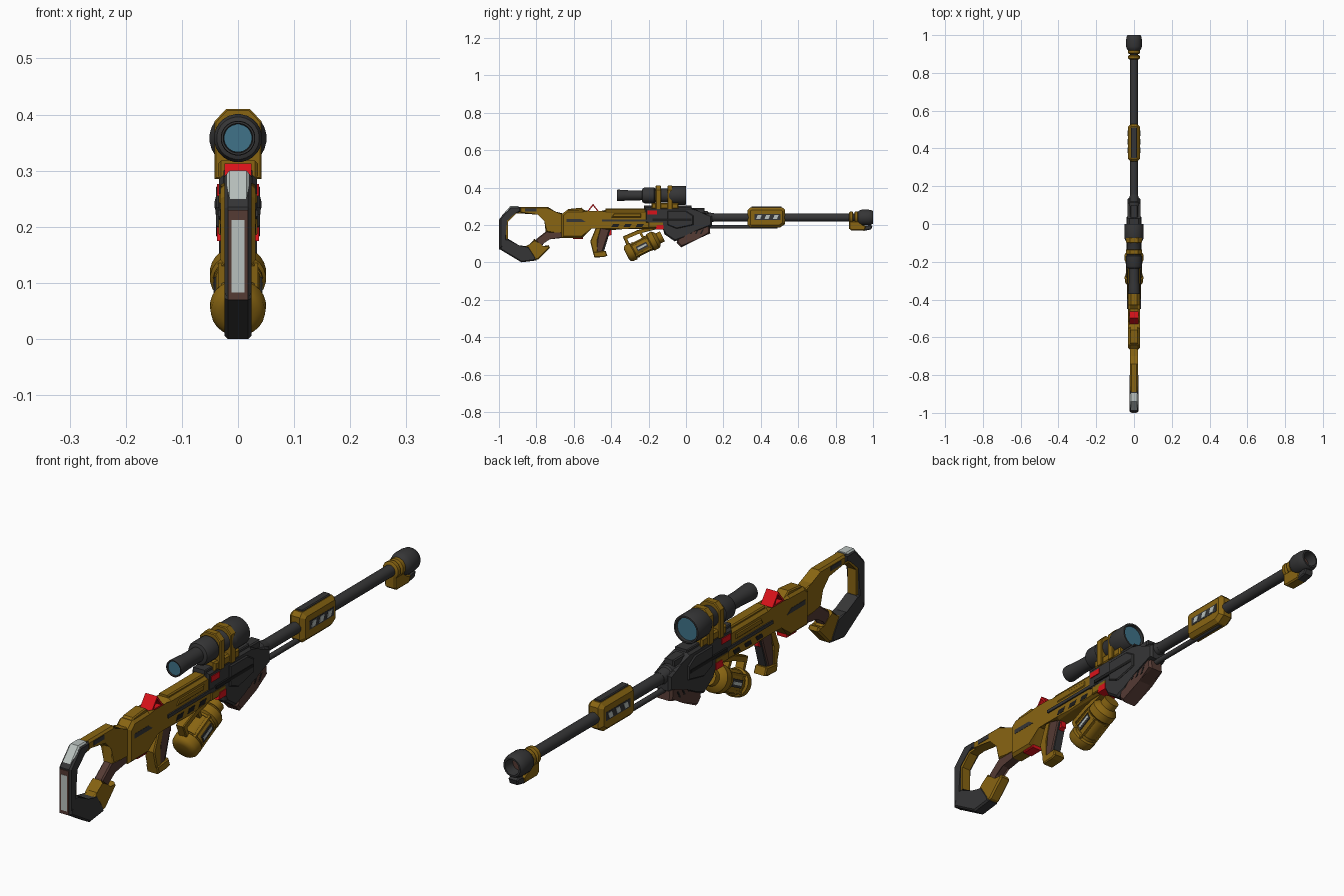
import bpy, bmesh, math
from mathutils import Vector


def material(name, r, g, b):
    m = bpy.data.materials.new(name)
    m.diffuse_color = (r, g, b, 1)
    return m


YELLOW = material("ochre_yellow", 0.25, 0.13, 0.006)
DARK = material("dark_grey", 0.036, 0.036, 0.037)
BLACK = material("black", 0.012, 0.012, 0.012)
BROWN = material("brown", 0.09, 0.043, 0.034)
RED = material("red", 0.7, 0.006, 0.01)
SILVER = material("silver", 0.48, 0.53, 0.51)
GLASS = material("lens_blue", 0.05, 0.17, 0.25)


def finish(name, bm, mat):
    bmesh.ops.recalc_face_normals(bm, faces=bm.faces[:])
    me = bpy.data.meshes.new(name)
    bm.to_mesh(me)
    bm.free()
    me.materials.append(mat)
    ob = bpy.data.objects.new(name, me)
    bpy.context.collection.objects.link(ob)
    return ob


def prism(name, pts, w, mat, bevel=0, span=None):
    """Side profile (y, z) extruded to x = +-w; with span, an (x, z) profile along y."""
    bm = bmesh.new()
    ends = span or (-w, w)
    place = (lambda p, e: (p[0], e, p[1])) if span else (lambda p, e: (e, p[0], p[1]))
    a, b = [[bm.verts.new(place(p, e)) for p in pts] for e in ends]
    caps = [bm.faces.new(a), bm.faces.new(b[::-1])]
    n = len(pts)
    for i in range(n):
        bm.faces.new((a[i], b[i], b[(i + 1) % n], a[(i + 1) % n]))
    if bevel:
        rim = [e for f in caps for e in f.edges]
        bmesh.ops.bevel(bm, geom=rim, offset=bevel, segments=1, affect='EDGES', clamp_overlap=True)
    return finish(name, bm, mat)


def box(name, y0, y1, z0, z1, w, mat, bevel=0):
    return prism(name, [(y0, z0), (y1, z0), (y1, z1), (y0, z1)], w, mat, bevel)


def lathe(name, prof, mat, z, y=0, tilt=0, seg=24):
    """Profile (y, radius) turned around the long axis."""
    bm = bmesh.new()
    rings = [[bm.verts.new((r * math.cos((k + .5) * math.tau / seg), t,
                            r * math.sin((k + .5) * math.tau / seg)))
              for k in range(seg)] for t, r in prof]
    for a, b in zip(rings, rings[1:]):
        for k in range(seg):
            bm.faces.new((a[k], a[(k + 1) % seg], b[(k + 1) % seg], b[k]))
    bm.faces.new(rings[0])
    bm.faces.new(rings[-1])
    ob = finish(name, bm, mat)
    ob.location = (0, y, z)
    ob.rotation_euler.x = tilt
    bpy.ops.object.select_all(action='DESELECT')
    ob.select_set(True)
    bpy.context.view_layer.objects.active = ob
    bpy.ops.object.shade_smooth_by_angle(angle=math.radians(35))
    return ob


# --- Shoulder stock: open loop ---
prism("butt_frame", [(-.996, .07), (-.996, .235), (-.938, .296), (-.885, .296), (-.885, .27), (-.915, .268),
                     (-.962, .225), (-.962, .1)], .024, DARK, .006)
prism("butt_liner", [(-.966, .1), (-.966, .225), (-.918, .272), (-.88, .272), (-.88, .262), (-.91, .26),
                     (-.952, .218), (-.952, .1)], .018, YELLOW)
prism("butt_bottom", [(-.996, .07), (-.975, .125), (-.95, .125), (-.895, .085), (-.84, .085), (-.805, .03),
                      (-.80, .01), (-.88, 0)], .024, DARK, .006)
prism("butt_top_cap", [(-.985, .25), (-.94, .3), (-.895, .3), (-.895, .28), (-.94, .28)], .02, SILVER, .005)
box("butt_pad", -.999, -.98, .07, .23, .018, BROWN)
box("butt_strip", -1.0, -.98, .083, .212, .012, SILVER)
prism("stock_arm", [(-.89, .297), (-.74, .297), (-.70, .264), (-.64, .257), (-.64, .15), (-.70, .16),
                    (-.75, .16), (-.75, .222), (-.79, .262), (-.89, .262)], .021, YELLOW, .007)
box("stock_arm_inlay", -.86, -.80, .272, .288, .0225, DARK)
prism("stock_neck_grip", [(-.62, .168), (-.745, .168), (-.80, .125), (-.815, .08), (-.775, .08),
                          (-.765, .105), (-.73, .128), (-.62, .135)], .017, BROWN, .005)
prism("stock_hook", [(-.86, .085), (-.835, .09), (-.81, .125), (-.79, .1), (-.765, .08), (-.735, .092),
                     (-.728, .078), (-.79, .016), (-.82, .008), (-.845, .05)], .022, YELLOW, .006)
lathe("hook_pin", [(-.003, .008), (.003, .008)], DARK, .055, -.79, seg=12).rotation_euler = (0, 0, math.pi / 2)

# --- Main body ---
prism("body", [(-.665, .255), (-.64, .278), (-.55, .28), (-.52, .265), (-.45, .265), (-.43, .28), (-.16, .28),
               (-.16, .18), (-.33, .178), (-.40, .172), (-.46, .192), (-.51, .19), (-.555, .13),
               (-.665, .13)], .031, YELLOW, .01)
prism("body_rear_hump", [(-.65, .265), (-.63, .285), (-.56, .292), (-.53, .268)], .022, YELLOW, .004)
box("body_top_ridge", -.43, -.22, .27, .288, .02, YELLOW, .004)
prism("body_rear_groove", [(-.64, .232), (-.56, .232), (-.535, .215), (-.64, .215)], .032, DARK)
box("body_side_rail", -.45, -.16, .218, .23, .036, DARK)
for i in range(3):
    y = -.40 + i * .065
    prism("body_slot_%d" % i, [(y, .188), (y + .035, .188), (y + .045, .205), (y + .01, .205)], .032, BLACK)
prism("body_upper_panel", [(-.40, .24), (-.24, .24), (-.24, .262), (-.385, .262)], .034, YELLOW, .004)
box("rear_latch", -.605, -.55, .124, .142, .022, RED, .003)
box("red_tab_upper", -.205, -.155, .255, .276, .037, RED)
prism("red_tab_lower", [(-.165, .175), (-.12, .175), (-.12, .2), (-.155, .2)], .037, RED)

# --- Folding rear sight: hollow triangle as three bars ---
tri = [Vector((-.532, .268)), Vector((-.462, .268)), Vector((-.497, .313))]
mid = sum(tri, Vector((0, 0))) / 3
for i in range(3):
    a, b = tri[i], tri[(i + 1) % 3]
    prism("rear_sight_bar_%d" % i, [a, b, b.lerp(mid, .35), a.lerp(mid, .35)], .024, RED)

# --- Pistol grip and trigger ---
prism("pistol_grip", [(-.465, .195), (-.405, .178), (-.45, .045), (-.485, .04)], .019, BROWN, .005)
prism("grip_backstrap", [(-.512, .112), (-.48, .19), (-.45, .19), (-.48, .12), (-.47, .05), (-.495, .045)],
      .021, YELLOW, .004)
prism("grip_front_strip", [(-.425, .17), (-.405, .17), (-.438, .06), (-.455, .06)], .015, DARK)
prism("grip_foot", [(-.497, .055), (-.43, .062), (-.42, .035), (-.44, .028), (-.49, .026)], .024, YELLOW, .004)
prism("trigger", [(-.43, .18), (-.40, .18), (-.398, .148), (-.415, .14)], .01, RED)

# --- Receiver and fore grip ---
prism("receiver", [(-.22, .293), (.03, .293), (.06, .268), (.11, .262), (.14, .25), (.14, .195), (.03, .17),
                   (-.01, .13), (-.06, .112), (-.115, .15), (-.12, .2), (-.22, .21)], .034, DARK, .008)
prism("receiver_side_plate", [(-.10, .275), (0, .275), (.04, .25), (.04, .2), (-.05, .18), (-.10, .2)],
      .039, DARK, .004)
box("bolt_slot", -.18, .03, .222, .234, .0405, BLACK)
prism("receiver_yellow_trim", [(-.20, .185), (-.12, .185), (-.12, .215), (-.20, .215)], .035, YELLOW, .003)
box("receiver_top_block", .02, .1, .25, .29, .02, DARK, .004)
prism("fore_grip", [(-.035, .16), (.02, .195), (.125, .2), (.13, .155), (.06, .132), (-.025, .08), (-.05, .105)],
      .031, BROWN, .008)
for i in range(3):
    y = .02 + i * .027
    prism("fore_grip_slot_%d" % i, [(y, .15), (y + .01, .153), (y + .022, .178), (y + .012, .175)], .032, BLACK)

# --- Barrel, lower tube, handguard ---
lathe("barrel", [(.0, .021), (.93, .021)], DARK, .24, seg=16)
lathe("barrel_collar", [(.06, .03), (.1, .034), (.115, .034), (.12, .028), (.155, .022)], DARK, .24, seg=16)
lathe("lower_tube", [(.1, .010), (.49, .010)], DARK, .19, seg=12)
prism("handguard", [(.33, .2), (.345, .185), (.5, .185), (.53, .205), (.53, .28), (.515, .294), (.345, .294),
                    (.33, .28)], .031, YELLOW, .014)
box("handguard_top_inlay", .35, .51, .27, .299, .015, DARK, .003)
box("handguard_side_inlay", .365, .505, .227, .258, .032, DARK)
for i in range(3):
    y = .375 + i * .045
    prism("handguard_vent_%d" % i, [(y, .232), (y + .022, .232), (y + .03, .253), (y + .008, .253)], .0335, SILVER)

# --- Muzzle ---
for i, y in enumerate((.872, .9)):
    lathe("muzzle_ring_%d" % i, [(y, .026), (y + .004, .032), (y + .018, .032), (y + .022, .026)], YELLOW, .24,
          seg=12)
lathe("muzzle_brake", [(.915, .026), (.925, .037), (.94, .042), (.975, .042), (.992, .039), (1.0, .034),
                       (1.0, .028), (.955, .024)], DARK, .24)
lathe("muzzle_bore", [(.95, .0235), (.962, .0235)], BROWN, .24)
prism("muzzle_bracket", [(.872, .222), (.925, .222), (.93, .2), (.965, .195), (.955, .17), (.885, .17),
                         (.872, .18)], .022, YELLOW, .005)
prism("muzzle_fin", [(.95, .195), (.985, .2), (.997, .195), (.99, .176), (.95, .168)], .019, DARK, .004)

# --- Scope with two mounts ---
SZ = .358
lathe("scope_body", [(-.235, .03), (-.232, .038), (-.222, .043), (-.17, .043), (-.165, .038), (-.10, .038),
                     (-.08, .049), (-.074, .051), (-.004, .051), (0, .049), (0, .043), (-.014, .041)], DARK, SZ)
lathe("scope_eyepiece", [(-.36, .0255), (-.37, .0265), (-.37, .03), (-.362, .031), (-.33, .029), (-.30, .027),
                         (-.225, .026)], DARK, SZ)
lathe("scope_front_lens", [(-.016, .0405), (-.009, .0405)], GLASS, SZ)
lathe("scope_rear_lens", [(-.365, .025), (-.355, .025)], GLASS, SZ)
ARCH = [(-.042, .285), (.042, .285), (.042, .388), (.021, .41), (-.021, .41), (-.042, .388)]
for i, y in enumerate((-.162, -.1)):
    prism("scope_mount_%d" % i, ARCH, 0, YELLOW, .003, span=(y, y + .028))
box("scope_saddle", -.185, -.04, .285, .318, .036, YELLOW, .006)
box("scope_rail", -.225, .03, .288, .303, .026, DARK, .003)

# --- Tilted canister magazine ---
O, ANG = Vector((-.318, .042)), math.radians(27)
D = Vector((math.cos(ANG), math.sin(ANG)))
N = Vector((-D.y, D.x))


def along(*pairs):
    return [O + D * t + N * d for t, d in pairs]


lathe("canister", [(0, .028), (.004, .04), (.014, .048), (.04, .05), (.046, .042), (.138, .042), (.144, .05),
                   (.172, .05), (.182, .042), (.19, .03), (.215, .03)], YELLOW, O.y, O.x, ANG)
for i, t in enumerate((.05, .128)):
    lathe("canister_band_%d" % i, [(t, .045), (t + .008, .045)], YELLOW, O.y, O.x, ANG)
prism("canister_window", along((.062, -.014), (.124, -.014), (.124, .014), (.062, .014)), .0425, DARK)
prism("canister_gauge", along((.067, -.005), (.119, -.005), (.119, .005), (.067, .005)), .0435, SILVER)
for s in (-1, 1):
    prism("canister_rib_%s" % ("low" if s < 0 else "high"),
          along((.04, s * .024), (.14, s * .024), (.14, s * .034), (.04, s * .034)), .036, YELLOW)

# --- Strap that hangs the canister from the body ---
prism("canister_strap", [(-.338, .138), (-.26, .172), (-.16, .195), (-.155, .178), (-.25, .157), (-.318, .128),
                         (-.295, .08), (-.31, .072)], .016, YELLOW, .003)
prism("canister_strut", [(-.255, .165), (-.24, .165), (-.215, .12), (-.23, .12)], .012, YELLOW)
